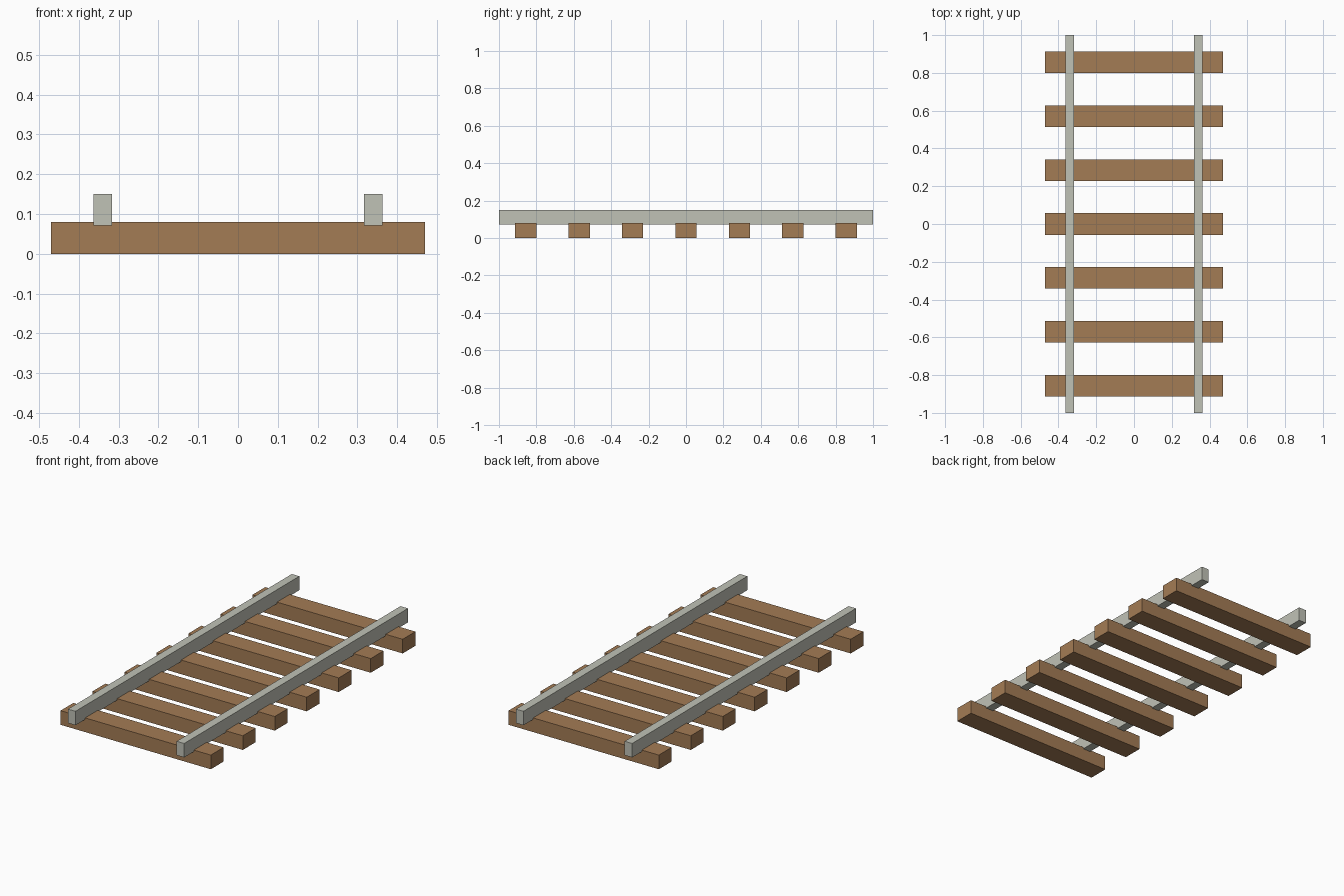
import bpy

if "Cube" in bpy.data.objects:
    bpy.data.objects.remove(bpy.data.objects["Cube"])


def material(name, color):
    mat = bpy.data.materials.new(name)
    mat.diffuse_color = (*color, 1.0)
    mat.use_nodes = True
    mat.node_tree.nodes["Principled BSDF"].inputs["Base Color"].default_value = mat.diffuse_color
    return mat


def box(name, center, size, mat):
    bpy.ops.mesh.primitive_cube_add(size=1, location=center)
    obj = bpy.context.object
    obj.name = name
    obj.scale = size
    bpy.ops.object.transform_apply(location=False, rotation=False, scale=True)
    obj.data.materials.append(mat)
    return obj


wood = material("wood", (0.37, 0.20, 0.09))
steel = material("steel", (0.53, 0.54, 0.47))

# Evenly spaced wooden sleepers
COUNT = 7
PITCH = 2 / COUNT
for i in range(COUNT):
    y = (i - (COUNT - 1) / 2) * PITCH
    box(f"sleeper_{i + 1}", (0, y, 0.04), (0.94, 0.114, 0.08), wood)

# Two rails, sunk slightly into the sleepers
for side, sign in (("left", -1), ("right", 1)):
    box(f"rail_{side}", (sign * 0.34, 0, 0.1105), (0.047, 2.0, 0.079), steel)
